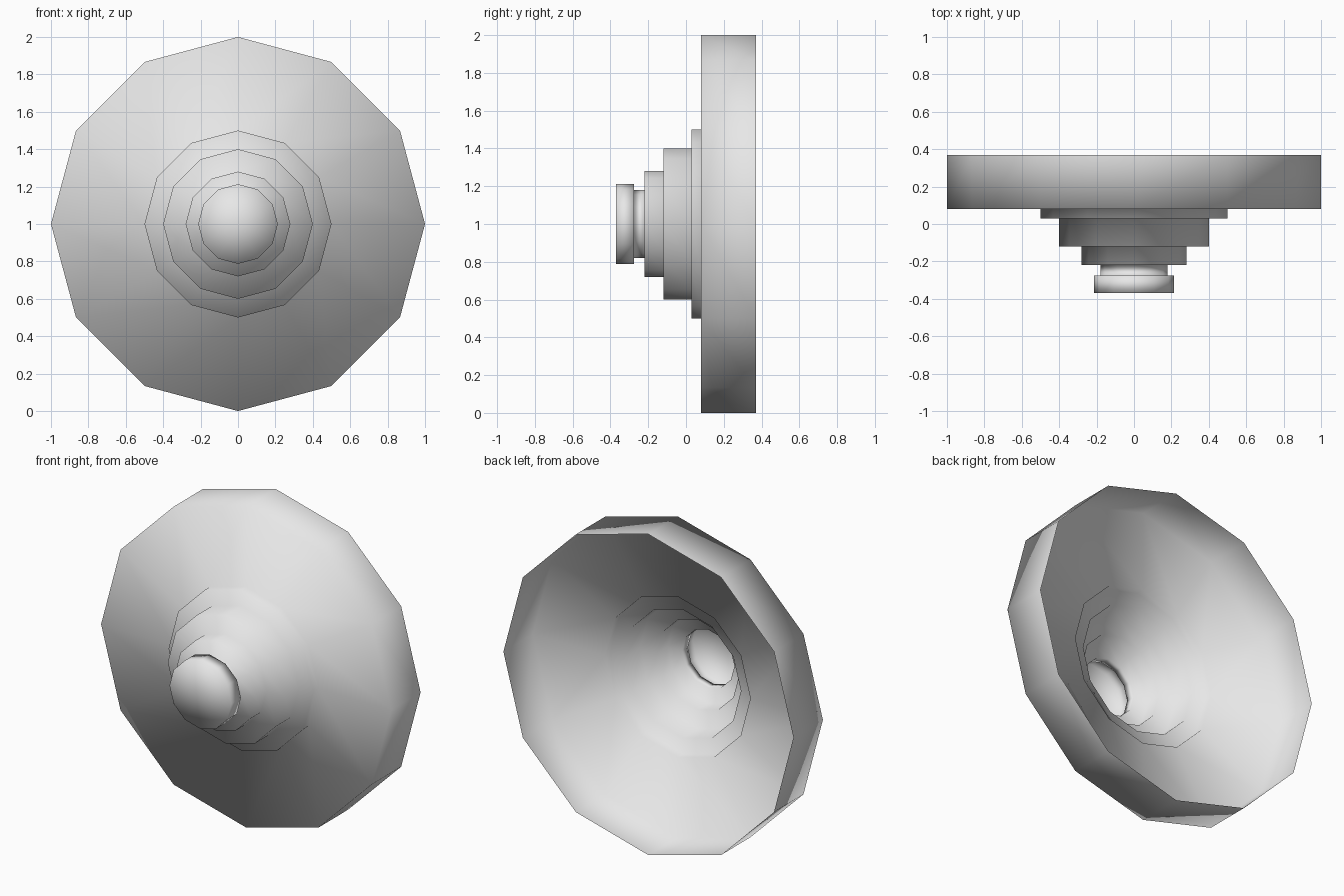
import bpy, bmesh, math
from mathutils import Vector

old = bpy.data.objects.get("Cube")
if old:
    bpy.data.objects.remove(old, do_unlink=True)

SIDES = 12

# Plain grey finish
grey = bpy.data.materials.new("light_grey")
grey.use_nodes = True
colour = (0.8, 0.8, 0.8, 1.0)
grey.diffuse_color = colour
grey.node_tree.nodes["Principled BSDF"].inputs["Base Color"].default_value = colour

# Steps from knob to rim: radius, front y, back y
steps = [
    (0.213, -0.37, -0.275),   # knob
    (0.18, -0.275, -0.22),    # neck
    (0.28, -0.22, -0.12),     # collar
    (0.40, -0.12, 0.03),      # hub
    (0.50, 0.03, 0.08),       # flange
    (1.00, 0.08, 0.37),       # open-backed dish
]
profile = [(0, steps[0][1])]
for radius, front, back in steps:
    profile += [(radius, front), (radius, back)]

# Lathe the profile round the y axis into one open shell
bm = bmesh.new()
verts = [bm.verts.new((0, y, r)) for r, y in profile]
edges = [bm.edges.new(pair) for pair in zip(verts, verts[1:])]
bmesh.ops.spin(bm, geom=verts + edges, cent=(0, 0, 0), axis=(0, 1, 0),
               angle=math.tau, steps=SIDES, use_duplicate=False)
bmesh.ops.remove_doubles(bm, verts=bm.verts, dist=0.0005)
bmesh.ops.recalc_face_normals(bm, faces=bm.faces)

# Make the knob's cap face forward
bm.normal_update()
cap = min(bm.faces, key=lambda f: f.calc_center_median().y)
if cap.normal.dot(Vector((0, -1, 0))) < 0:
    bmesh.ops.reverse_faces(bm, faces=bm.faces)
for face in bm.faces:
    face.smooth = True
bmesh.ops.translate(bm, verts=bm.verts, vec=(0, 0, 1))

mesh = bpy.data.meshes.new("stepped_dish")
bm.to_mesh(mesh)
bm.free()
mesh.materials.append(grey)
dish = bpy.data.objects.new("stepped_dish", mesh)
bpy.context.collection.objects.link(dish)
